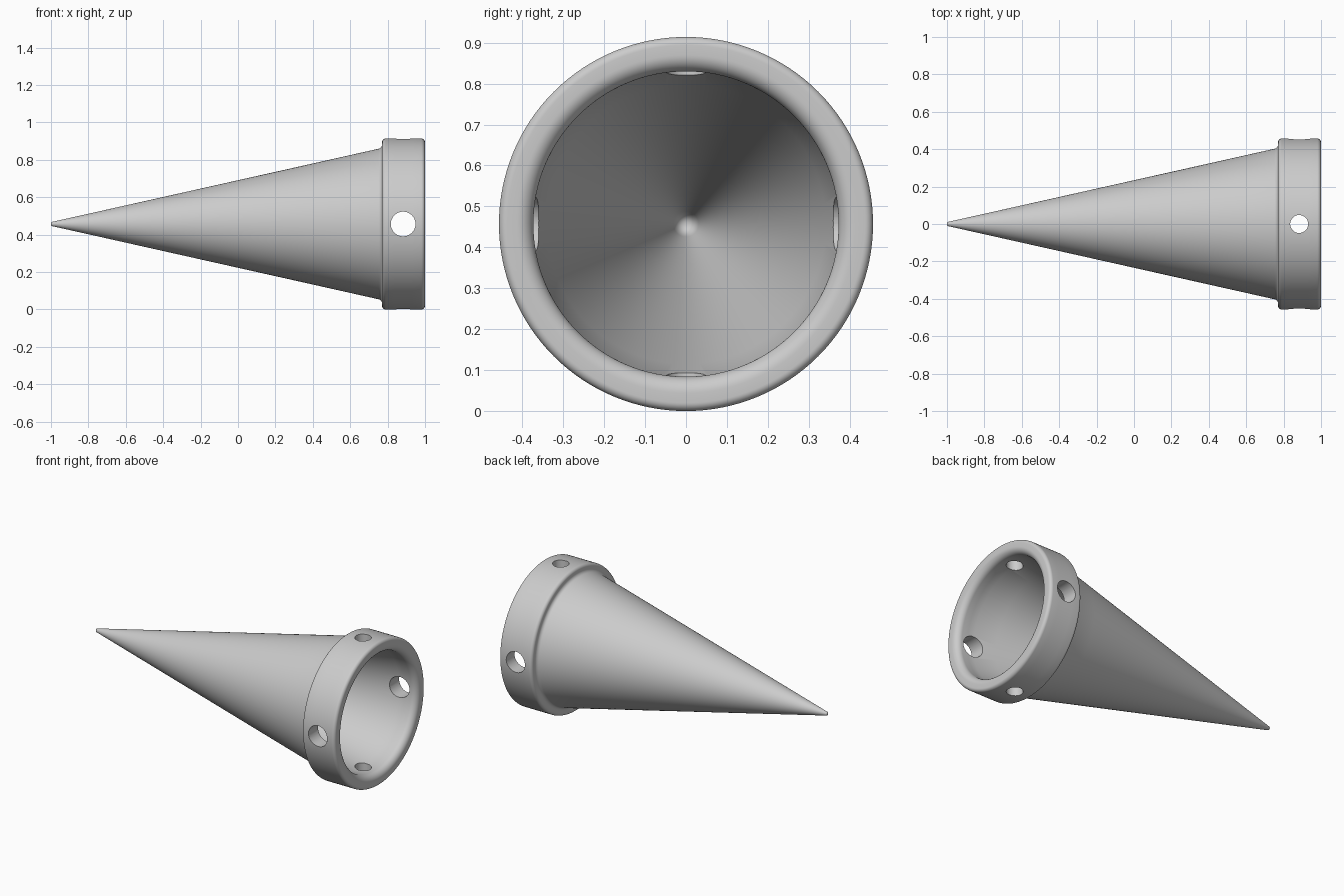
import bpy, bmesh
from math import cos, sin, pi, radians
from mathutils import Vector, Matrix

cube = bpy.data.objects.get("Cube")
if cube:
    bpy.data.objects.remove(cube)

R = 0.457          # collar radius, also the height of the axis
SEGMENTS = 128
HOLE_X = 0.883

grey = bpy.data.materials.new("light grey")
grey.use_nodes = True
colour = (0.6, 0.6, 0.6, 1)
grey.diffuse_color = colour
grey.node_tree.nodes["Principled BSDF"].inputs["Base Color"].default_value = colour


def arc(cx, cr, radius, start, end, steps=8):
    """Fillet points (x, r) around a centre, angles in degrees."""
    angles = [radians(start + (end - start) * i / steps) for i in range(steps + 1)]
    return [(cx + radius * cos(a), cr + radius * sin(a)) for a in angles]


def line(a, b, steps):
    """Points strictly between two profile points."""
    a, b = Vector(a), Vector(b)
    return [tuple(a.lerp(b, i / steps)) for i in range(1, steps)]


# Profile of the hollow cone and its collar, from the tip round to the inner apex
outer = [(-1, 0)] + arc(-0.99, 0.002, 0.01, 180, 102, 5)
outer += line(outer[-1], (0.75, 0.402), 12)
outer += arc(0.747, 0.425, 0.023, -77, 0, 6)
outer += arc(0.79, R - 0.02, 0.02, 180, 90)
outer += line((0.79, R), (0.98, R), 4)
outer += arc(0.98, R - 0.02, 0.02, 90, 0)
inner = arc(0.96, 0.413, 0.04, 0, -90, 10)
inner += [(0.92, 0.373), (0.876, 0.373)]
inner += line((0.876, 0.373), (-0.797, 0), 12) + [(-0.797, 0)]
profile = outer + inner

# Revolve the profile about the x axis
bm = bmesh.new()
verts = [bm.verts.new((x, 0, r)) for x, r in profile]
edges = [bm.edges.new(pair) for pair in zip(verts, verts[1:])]
bmesh.ops.spin(bm, geom=verts + edges, cent=(0, 0, 0), axis=(1, 0, 0),
               angle=2 * pi, steps=SEGMENTS, use_merge=True)
bmesh.ops.remove_doubles(bm, verts=bm.verts, dist=0.00005)
bmesh.ops.recalc_face_normals(bm, faces=bm.faces)
bmesh.ops.translate(bm, verts=bm.verts, vec=(0, 0, R))
mesh = bpy.data.meshes.new("hollow_cone")
bm.to_mesh(mesh)
bm.free()
mesh.materials.append(grey)
cone = bpy.data.objects.new("hollow_cone", mesh)
bpy.context.collection.objects.link(cone)


def drill(name, radius, rotation):
    """Cut a round hole straight through both walls of the collar."""
    bpy.ops.mesh.primitive_cylinder_add(vertices=48, radius=radius, depth=1.2,
                                        location=(HOLE_X, 0, R), rotation=rotation)
    cutter = bpy.context.object
    cutter.name = name
    cutter.data.materials.append(grey)
    cutter.hide_render = True
    cut = cone.modifiers.new(name, "BOOLEAN")
    cut.operation = "DIFFERENCE"
    cut.solver = "EXACT"
    cut.object = cutter
    bpy.context.view_layer.objects.active = cone
    bpy.ops.object.modifier_apply(modifier=name)
    bpy.data.objects.remove(cutter)


drill("side_holes", 0.066, (pi / 2, 0, 0))
drill("top_and_bottom_holes", 0.048, (0, 0, 0))

# Smooth shading with crisp hole edges
bpy.ops.object.select_all(action="DESELECT")
cone.select_set(True)
bpy.context.view_layer.objects.active = cone
bpy.ops.object.shade_smooth_by_angle(angle=radians(35))
